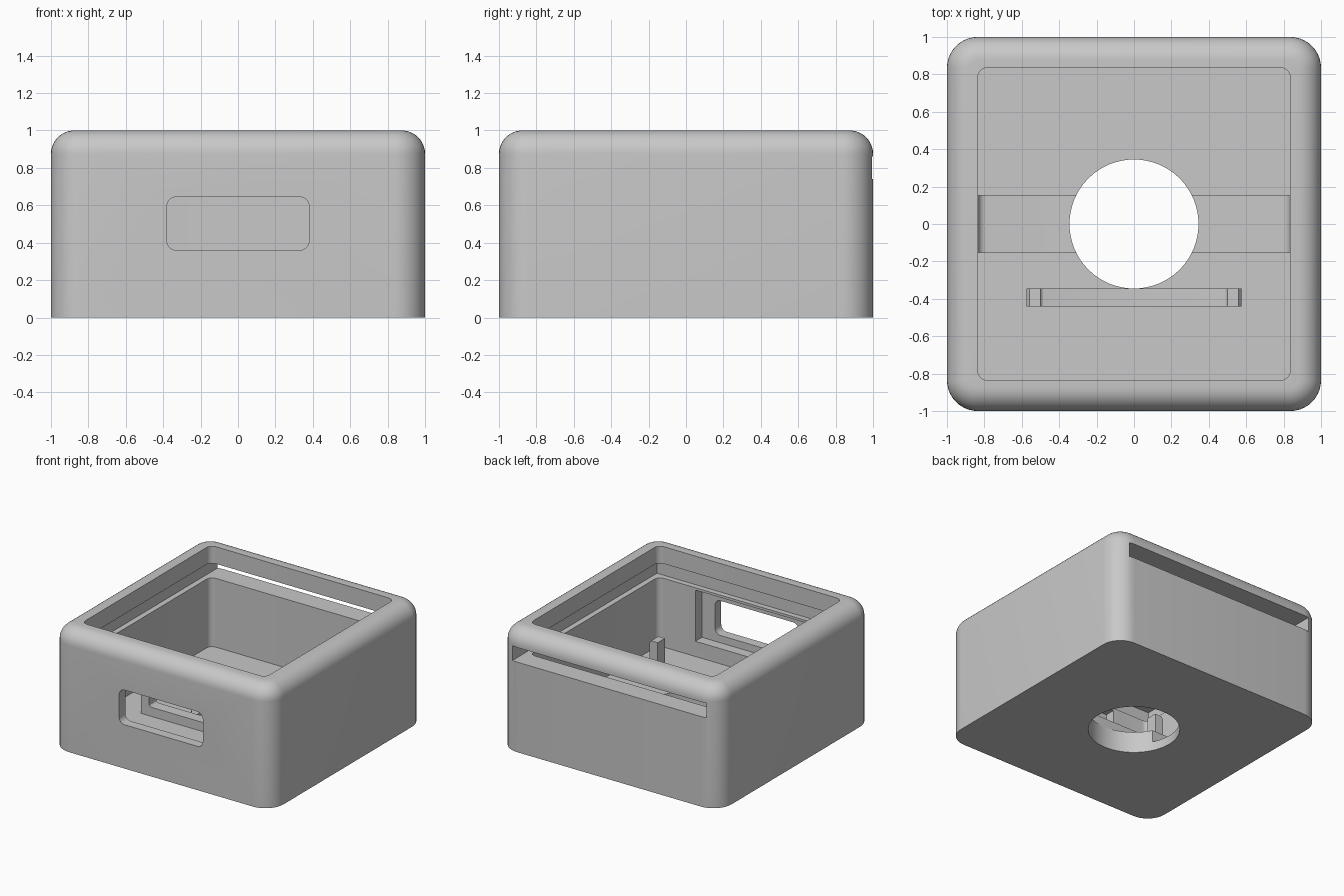
import bpy, bmesh, math

if "Cube" in bpy.data.objects:
    bpy.data.objects.remove(bpy.data.objects["Cube"])

grey = bpy.data.materials.new("light_grey")
grey.diffuse_color = (0.58, 0.58, 0.58, 1)
grey.use_nodes = True
grey.node_tree.nodes["Principled BSDF"].inputs["Base Color"].default_value = grey.diffuse_color


def finish(name, bm):
    bmesh.ops.recalc_face_normals(bm, faces=bm.faces)
    me = bpy.data.meshes.new(name)
    bm.to_mesh(me)
    bm.free()
    me.materials.append(grey)
    ob = bpy.data.objects.new(name, me)
    bpy.context.collection.objects.link(ob)
    return ob


def box(name, x, y, z, axis=None, radius=0.0, top=0.0, segs=8):
    """Box from ranges; edges along axis are rounded, then the top rim."""
    bm = bmesh.new()
    bmesh.ops.create_cube(bm, size=1)
    for v in bm.verts:
        for i, (a, b) in enumerate((x, y, z)):
            v.co[i] = a if v.co[i] < 0 else b
    if axis is not None:
        edges = [e for e in bm.edges
                 if abs((e.verts[0].co - e.verts[1].co).normalized()[axis]) > 0.9]
        bmesh.ops.bevel(bm, geom=edges, offset=radius, segments=segs,
                        profile=0.5, affect='EDGES')
    if top:
        edges = [e for e in bm.edges if all(v.co.z > z[1] - 1e-5 for v in e.verts)]
        bmesh.ops.bevel(bm, geom=edges, offset=top, segments=segs,
                        profile=0.5, affect='EDGES')
    return finish(name, bm)


def boolean(target, tool, operation='DIFFERENCE'):
    mod = target.modifiers.new("boolean", 'BOOLEAN')
    mod.object, mod.operation, mod.solver = tool, operation, 'EXACT'
    bpy.context.view_layer.objects.active = target
    bpy.ops.object.modifier_apply(modifier=mod.name)
    bpy.data.objects.remove(tool)


# Rounded outer housing
W, FLOOR = 0.835, 0.175
case = box("case", (-1, 1), (-1, 1), (0, 1), 2, 0.165, 0.125, 10)

# Inner cavity and sliding lid slot, open at the back
boolean(case, box("cavity", (-W, W), (-W, W), (FLOOR, 1.2), 2, 0.05))
boolean(case, box("lid_slot", (-0.88, 0.88), (-0.88, 1.2), (0.74, 0.86)))

# Front window with a recess on its inner side
boolean(case, box("window", (-0.38, 0.38), (-1.2, -0.7), (0.36, 0.645), 1, 0.05))
boolean(case, box("window_recess", (-0.5, 0.5), (-0.92, -0.7), (0.30, 0.72)))

# Cable channel across the floor, rounded at its lower ends
boolean(case, box("channel", (-W + 0.001, W - 0.001), (-0.153, 0.153),
                  (0.075, 0.3), 1, 0.045))

# U-shaped board holder: low bar with an upright at each end
half = [(0.575, FLOOR - 0.01), (0.575, 0.455), (0.56, 0.475), (0.50, 0.475)]
half += [(0.48 + 0.02 * math.cos(a), 0.27 - 0.02 * math.sin(a))
         for a in (0, math.pi / 6, math.pi / 3, math.pi / 2)]
outline = half + [(-x, z) for x, z in reversed(half)]
bm = bmesh.new()
face = bm.faces.new([bm.verts.new((x, -0.44, z)) for x, z in outline])
ext = bmesh.ops.extrude_face_region(bm, geom=[face])
for v in ext["geom"]:
    if isinstance(v, bmesh.types.BMVert):
        v.co.y = -0.346
boolean(case, finish("board_holder", bm), 'UNION')

# Round hole through the floor
bm = bmesh.new()
bmesh.ops.create_cone(bm, cap_ends=True, segments=64, radius1=0.345,
                      radius2=0.345, depth=0.5)
boolean(case, finish("floor_hole", bm))

# Smooth rounded surfaces, keep crisp edges
bpy.ops.object.select_all(action='DESELECT')
case.select_set(True)
bpy.context.view_layer.objects.active = case
bpy.ops.object.shade_smooth_by_angle(angle=math.radians(30))
